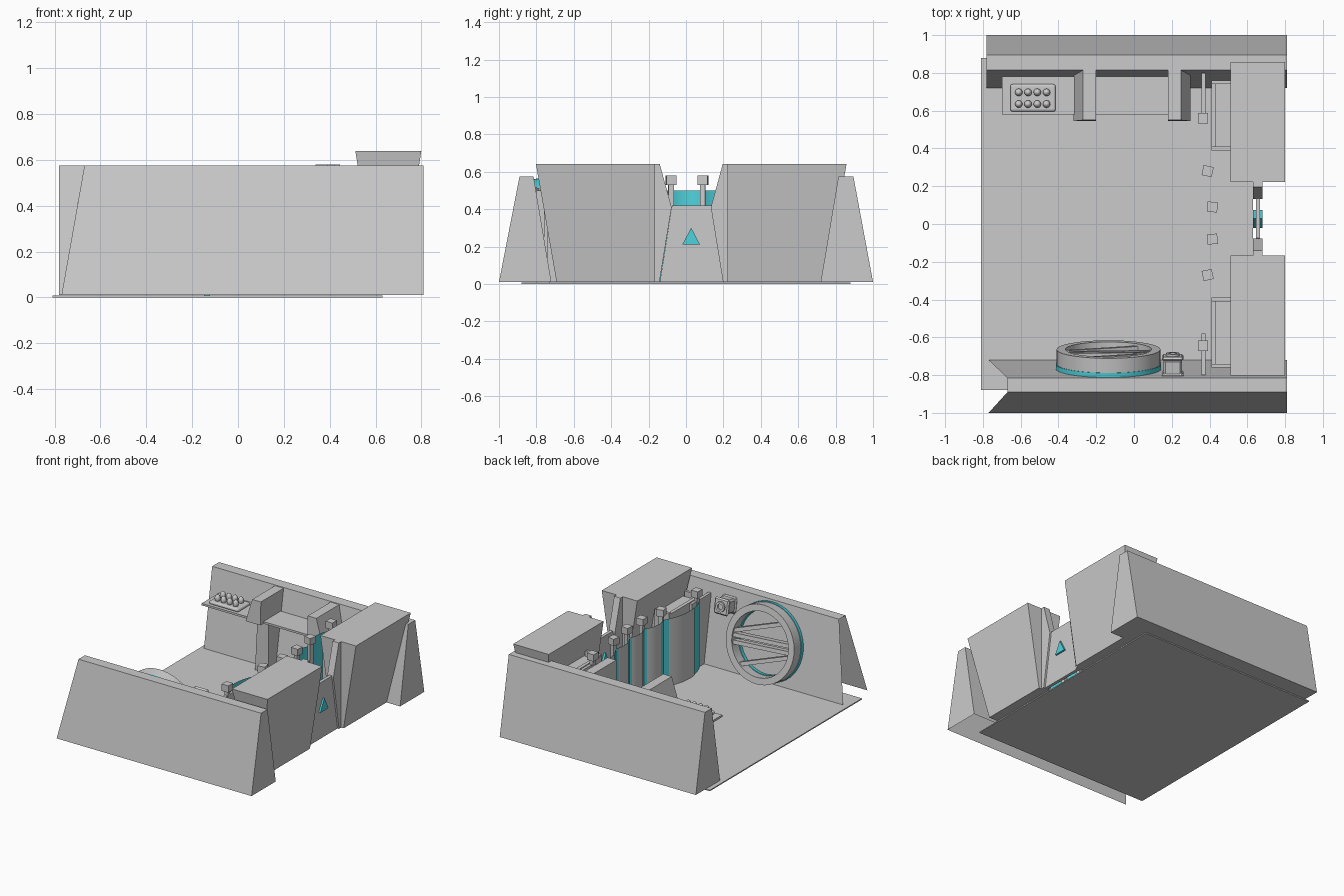
import bpy, bmesh, math
from mathutils import Matrix, Vector

if "Cube" in bpy.data.objects:
    bpy.data.objects.remove(bpy.data.objects["Cube"])

cyan = bpy.data.materials.new("cyan")
cyan.diffuse_color = (0.08, 0.65, 0.72, 1)
cyan.use_nodes = True
cyan.node_tree.nodes["Principled BSDF"].inputs["Base Color"].default_value = cyan.diffuse_color


def mesh(name, verts, faces, mat=None):
    me = bpy.data.meshes.new(name)
    me.from_pydata([tuple(v) for v in verts], [], faces)
    bm = bmesh.new()
    bm.from_mesh(me)
    bmesh.ops.recalc_face_normals(bm, faces=bm.faces)
    bm.to_mesh(me)
    bm.free()
    ob = bpy.data.objects.new(name, me)
    bpy.context.collection.objects.link(ob)
    if mat:
        me.materials.append(mat)
    return ob


def frustum(name, low, high, z0, z1, mat=None, skip=()):
    """Block between two rectangles (x0, x1, y0, y1); skip leaves faces open."""
    v = []
    for (a, b, c, d), z in ((low, z0), (high, z1)):
        v += [(a, c, z), (b, c, z), (b, d, z), (a, d, z)]
    f = {"bottom": (3, 2, 1, 0), "top": (4, 5, 6, 7), "front": (0, 1, 5, 4),
         "right": (1, 2, 6, 5), "back": (2, 3, 7, 6), "left": (3, 0, 4, 7)}
    return mesh(name, v, [f[k] for k in f if k not in skip], mat)


def box(name, x0, x1, y0, y1, z0, z1, mat=None):
    r = (x0, x1, y0, y1)
    return frustum(name, r, r, z0, z1, mat)


def prism_x(name, pts, x0, x1, mat=None):
    n = len(pts)
    v = [(x, y, z) for x in (x0, x1) for y, z in pts]
    f = [tuple(range(n)), tuple(range(n, 2 * n))]
    f += [(i, (i + 1) % n, n + (i + 1) % n, n + i) for i in range(n)]
    return mesh(name, v, f, mat)


def tube(name, r_out, r_in, z0, z1, mat=None, n=48):
    prof = [(r_in, z0), (r_out, z0), (r_out, z1), (r_in, z1)]
    v = [(r * math.cos(2 * math.pi * i / n), r * math.sin(2 * math.pi * i / n), z)
         for i in range(n) for r, z in prof]
    f = [(i * 4 + j, (i + 1) % n * 4 + j, (i + 1) % n * 4 + (j + 1) % 4, i * 4 + (j + 1) % 4)
         for i in range(n) for j in range(4)]
    ob = mesh(name, v, f, mat)
    smooth(ob)
    return ob


def smooth(ob):
    bpy.ops.object.select_all(action='DESELECT')
    ob.select_set(True)
    bpy.context.view_layer.objects.active = ob
    bpy.ops.object.shade_smooth_by_angle(angle=math.radians(35))


def bevel(ob, w, seg=2):
    m = ob.modifiers.new("bevel", 'BEVEL')
    m.width, m.segments = w, seg


# floor and sloping long walls
box("floor", -0.81, 0.63, -0.88, 0.88, 0, 0.008)
frustum("front_wall", (-0.77, 0.81, -1, -0.72), (-0.67, 0.81, -0.89, -0.815), 0.01, 0.575,
        skip=("bottom", "left"))
frustum("back_wall", (-0.78, 0.81, 0.72, 1), (-0.78, 0.81, 0.815, 0.895), 0.01, 0.575)

# towers, gate flanks, lockers and wall stubs, mirrored about the gate centre
GATE = 0.028
for s, side in ((-1, "front"), (1, "back")):
    def ys(a, b):
        return sorted((GATE + s * a, GATE + s * b))
    frustum(side + "_tower", (0.61, 0.70, *ys(0.195, 0.72)),
            (0.512, 0.80, *ys(0.195, 0.83)), 0.01, 0.64)
    pts = [(0.195, 0.01), (0.195, 0.64), (0.168, 0.64), (0.105, 0.41), (0.17, 0.01)]
    prism_x(side + "_gate_flank", [(GATE + s * a, z) for a, z in pts], 0.63, 0.68)
    y0, y1 = sorted((s * 0.40, s * 0.74))
    box(side + "_locker", 0.43, 0.58, y0, y1, 0.01, 0.45)
    box(side + "_locker_panel", 0.41, 0.435, y0, y1, 0.01, 0.48)
    for e in (0.39, 0.74):
        a, b = sorted((s * e, s * (e + 0.02)))
        box(side + "_locker_end", 0.41, 0.53, a, b, 0.01, 0.49)
    y0, y1 = sorted((s * 0.58, s * 0.80))
    box(side + "_wall_stub", 0.357, 0.378, y0, y1, 0.01, 0.5)

# gate with triangular emblem
prism_x("gate", [(-0.14, 0.01), (0.2, 0.01), (0.14, 0.42), (-0.075, 0.42)], 0.645, 0.668)
prism_x("gate_triangle", [(-0.02, 0.21), (0.075, 0.21), (0.028, 0.30)], 0.63, 0.681, cyan)

# curtain posts with cube heads
posts = [(0.365, 0.56, 0), (0.39, 0.28, -12), (0.415, 0.09, -5),
         (0.415, -0.08, 5), (0.39, -0.27, 12), (0.365, -0.645, 0)]
for x, y, ang in posts:
    for name, h, z0, z1 in (("post", 0.014, 0.01, 0.53), ("post_head", 0.027, 0.53, 0.58)):
        ob = box(name, -h, h, -h, h, z0, z1)
        ob.location = (x, y, 0)
        ob.rotation_euler.z = math.radians(ang)


# sagging curtain sheets: cyan layer with a grey layer over part of each bay
def sheet(name, a, b, sag, t0, t1, dx, mat=None):
    n = 14
    v = []
    for i in range(n + 1):
        t = t0 + (t1 - t0) * i / n
        x = a[0] - 0.02 + (b[0] - a[0]) * t - sag * 4 * t * (1 - t) + dx
        y = a[1] + (b[1] - a[1]) * t
        v += [(x, y, 0.01), (x, y, 0.5)]
    smooth(mesh(name, v, [(2 * i, 2 * i + 2, 2 * i + 3, 2 * i + 1) for i in range(n)], mat))


for a, b in zip(posts, posts[1:]):
    sag = 0.13 * (a[1] - b[1])
    sheet("curtain", a, b, sag, 0, 1, 0, cyan)
    sheet("curtain_lining", a, b, sag, 0.08, 0.72, -0.004)

# back wall shelf between splayed brackets
box("shelf_left", -0.70, -0.25, 0.58, 0.78, 0.40, 0.415)
box("shelf_middle", -0.22, 0.2, 0.58, 0.78, 0.40, 0.415)
for s, side in ((-1, "left"), (1, "right")):
    def xs(a, b):
        return sorted((-0.01 + s * a, -0.01 + s * b))
    frustum(side + "_bracket", (*xs(0.19, 0.31), 0.545, 0.80),
            (*xs(0.19, 0.26), 0.55, 0.82), 0.40, 0.57)
    frustum(side + "_bracket_leg", (*xs(0.19, 0.30), 0.64, 0.75),
            (*xs(0.19, 0.28), 0.64, 0.80), 0.01, 0.40)

# tray with eight round knobs
bevel(box("knob_tray", -0.655, -0.415, 0.595, 0.74, 0.415, 0.44), 0.03, 3)
for i in range(4):
    for y in (0.635, 0.697):
        bpy.ops.mesh.primitive_uv_sphere_add(segments=12, ring_count=8, radius=0.02,
                                             location=(-0.61 + 0.049 * i, y, 0.455))
        bpy.context.object.name = "knob"
        bpy.context.object.scale.z = 1.4
        smooth(bpy.context.object)

# round vent on the inside of the front wall, local z points out of the wall
tilt = Matrix.Rotation(math.radians(-80), 4, 'X')
vent = Matrix.Translation((-0.135, -0.77, 0.285)) @ tilt
parts = [tube("vent_ring", 0.275, 0.228, -0.005, 0.108),
         tube("vent_glow", 0.279, 0.224, -0.008, 0.03, cyan)]
for off, ang in ((0.115, 20), (0.025, 4), (-0.025, 4), (-0.115, 20)):
    half = math.sqrt(0.235 ** 2 - off ** 2)
    ob = box("vent_slat", -half, half, off - 0.014, off + 0.014, 0.04, 0.095)
    ob.data.transform(Matrix.Rotation(math.radians(ang), 4, 'Z'))
    parts.append(ob)
for ob in parts:
    ob.matrix_world = vent

# small wall control beside the vent
ctrl = Matrix.Translation((0.205, -0.80, 0.46)) @ tilt
parts = [box("control_box", -0.05, 0.05, -0.05, 0.05, -0.01, 0.09),
         box("control_front", -0.058, 0.058, -0.058, 0.058, 0.085, 0.105),
         box("control_base", -0.058, 0.058, -0.058, 0.058, -0.01, 0.02),
         tube("control_dial", 0.036, 0.02, 0.10, 0.118, n=16)]
for ob in parts[:3]:
    bevel(ob, 0.012, 1)
for ob in parts:
    ob.matrix_world = ctrl
